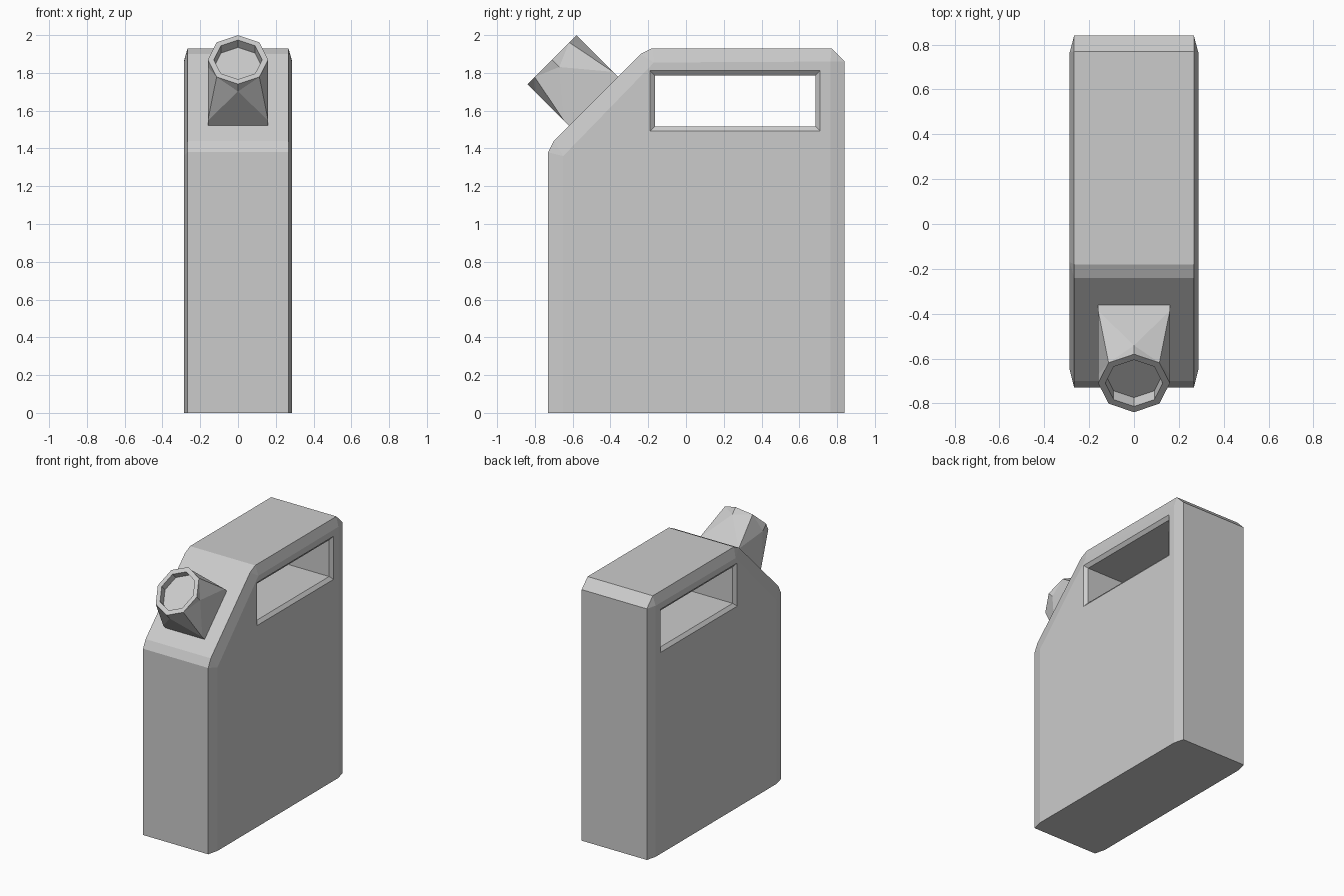
import bpy, bmesh, math
from mathutils import Vector

old = bpy.data.objects.get("Cube")
if old:
    bpy.data.objects.remove(old, do_unlink=True)

GREY = (0.6, 0.6, 0.6, 1)
grey = bpy.data.materials.new("plain grey")
grey.use_nodes = True
grey.diffuse_color = GREY
grey.node_tree.nodes["Principled BSDF"].inputs["Base Color"].default_value = GREY


def finish(name, bm):
    bmesh.ops.remove_doubles(bm, verts=bm.verts, dist=0.0005)
    bmesh.ops.recalc_face_normals(bm, faces=bm.faces)
    mesh = bpy.data.meshes.new(name)
    bm.to_mesh(mesh)
    bm.free()
    mesh.materials.append(grey)
    obj = bpy.data.objects.new(name, mesh)
    bpy.context.collection.objects.link(obj)
    return obj


def bridge(bm, a, b):
    for i in range(len(a)):
        j = (i + 1) % len(a)
        bm.faces.new((a[i], a[j], b[j], b[i]))


def loft(name, sections):
    """Closed solid through (x, outline in y-z) sections."""
    bm = bmesh.new()
    rings = [[bm.verts.new((x, y, z)) for y, z in pts] for x, pts in sections]
    for a, b in zip(rings, rings[1:]):
        bridge(bm, a, b)
    bm.faces.new(rings[0])
    bm.faces.new(rings[-1])
    return finish(name, bm)


# Can body: chamfered outline narrowing to a smaller outline on each side
outer = [(-.73, 0), (-.73, 1.38), (-.70, 1.44), (-.24, 1.90),
         (-.18, 1.93), (.77, 1.93), (.84, 1.86), (.84, 0)]
front, shoulder, back = (-.65, 1.36), (-.17, 1.855), (.765, 1.86)
inner = [(-.65, 0), front, front, shoulder, shoulder, back, back, (.765, 0)]
body = loft("can_body", [(-.287, inner), (-.267, outer), (.267, outer), (.287, inner)])


# Handle opening with a chamfered lip on both sides
def opening(grow):
    y0, y1, z0, z1 = -.165 - grow, .685 + grow, 1.517 - grow, 1.787 + grow
    return [(y0, z0), (y1, z0), (y1, z1), (y0, z1)]


cutter = loft("handle_cutter", [(-.307, opening(.05)), (-.267, opening(0)),
                                (.267, opening(0)), (.307, opening(.05))])
cutter.hide_render = True
cut = body.modifiers.new("handle opening", "BOOLEAN")
cut.operation, cut.solver, cut.object = "DIFFERENCE", "EXACT", cutter
bpy.context.view_layer.objects.active = body
bpy.ops.object.modifier_apply(modifier=cut.name)
bpy.data.objects.remove(cutter, do_unlink=True)

# Spout: square foot blending into an eight-sided rim, tilted along the slope
HALF_X, HALF_V, LENGTH = .16, .183, .304
centre = Vector((0, -.495, 1.655))
axis = Vector((0, -1, 1)).normalized()
up = Vector((0, 1, 1)).normalized()
bm = bmesh.new()


def vert(x, v, along):
    return bm.verts.new(centre + Vector((x * HALF_X, 0, 0)) + up * v * HALF_V + axis * along)


def octagon(scale, along):
    return [vert(scale * math.cos(i * math.pi / 4), scale * math.sin(i * math.pi / 4), along)
            for i in range(8)]


def square(along):
    return [vert(x, v, along) for x, v in ((1, -1), (1, 1), (-1, 1), (-1, -1))]


foot, collar = square(-.03), square(.03)
bm.faces.new(foot)
bridge(bm, foot, collar)
rim = octagon(1, LENGTH)
for k in range(4):
    a, b = collar[k], collar[(k + 1) % 4]
    before, tip, after = rim[2 * k - 1], rim[2 * k], rim[2 * k + 1]
    angle = k * math.pi / 2
    peak = vert(math.cos(angle), math.sin(angle), LENGTH - .055)
    for tri in ((a, b, peak), (a, peak, before), (b, after, peak),
                (before, peak, tip), (peak, after, tip)):
        bm.faces.new(tri)

# Recessed mouth inside the rim
lip, floor = octagon(.8, LENGTH), octagon(.8, LENGTH - .055)
bridge(bm, rim, lip)
bridge(bm, lip, floor)
bm.faces.new(floor)
finish("spout", bm)
